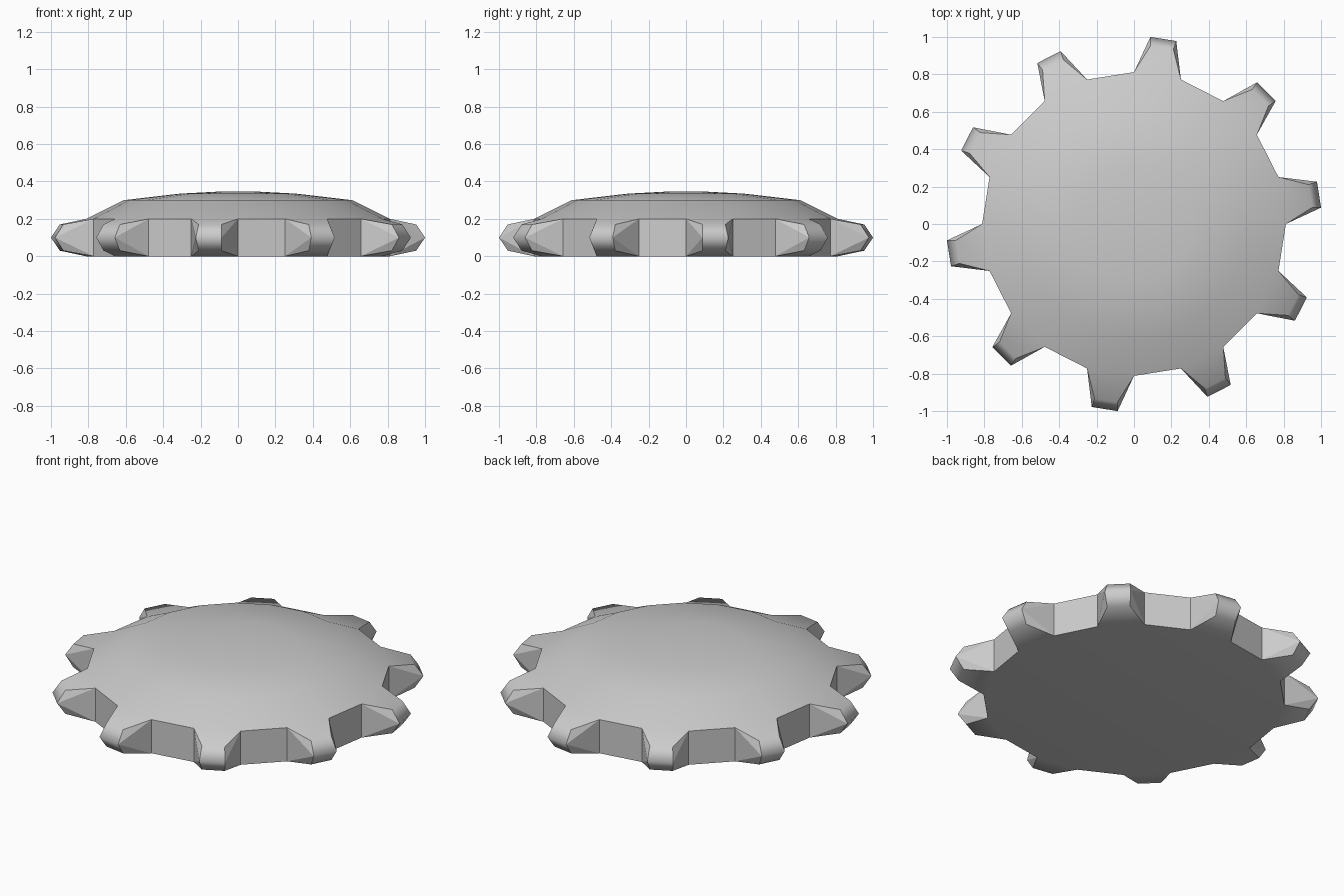
import bpy, bmesh
from math import cos, sin, radians

if "Cube" in bpy.data.objects:
    bpy.data.objects.remove(bpy.data.objects["Cube"])

TEETH = 10
N = TEETH * 2                      # corners of the wheel body
ROOT_R, MID_R, TIP_R = 0.812, 0.957, 1.004
DOME = [(0.61, 0.30), (0.31, 0.335), (0.12, 0.345)]   # radius, height

bm = bmesh.new()


def vert(r, deg, z):
    a = radians(deg)
    return bm.verts.new((r * cos(a), r * sin(a), z))


def ring(r, z):
    return [vert(r, i * 360 / N, z) for i in range(N)]


flat_faces = []


def face(verts, flat=False):
    f = bm.faces.new(verts)
    f.smooth = not flat
    if flat:
        flat_faces.append(f)


# Flat underside and shallow dome
bottom, top = ring(ROOT_R, 0), ring(ROOT_R, 0.2)
face(bottom[::-1])
prev = top
for r, z in DOME:
    cur = ring(r, z)
    for i in range(N):
        j = (i + 1) % N
        face((prev[i], prev[j], cur[j], cur[i]))
    prev = cur
face(prev)

# Rim: teeth alternate with plain wall panels
for i in range(N):
    j = (i + 1) % N
    if i % 2:
        face((bottom[i], bottom[j], top[j], top[i]), True)
        continue
    mid = (i + 0.5) * 360 / N
    # tooth cross-section on each side, from underside to top
    sides = []
    for s, k in ((-1, i), (1, j)):
        sides.append([bottom[k],
                      vert(MID_R, mid + s * 3.7, 0.03),
                      vert(TIP_R, mid + s * 4.0, 0.1),
                      vert(MID_R, mid + s * 3.7, 0.17),
                      top[k]])
    a, b = sides
    for q in range(4):
        face((a[q], b[q], b[q + 1], a[q + 1]))
    for side, flip in ((a, False), (b, True)):
        bo, m0, tip, m1, to = side
        for tri in ((bo, m0, tip), (bo, tip, to), (to, tip, m1)):
            face(tri[::-1] if flip else tri, True)

# Keep tooth flanks and wall panels crisp
for f in flat_faces:
    for e in f.edges:
        e.smooth = False

bmesh.ops.recalc_face_normals(bm, faces=bm.faces)
mesh = bpy.data.meshes.new("gear_wheel")
bm.to_mesh(mesh)
bm.free()
obj = bpy.data.objects.new("gear_wheel", mesh)
bpy.context.collection.objects.link(obj)
